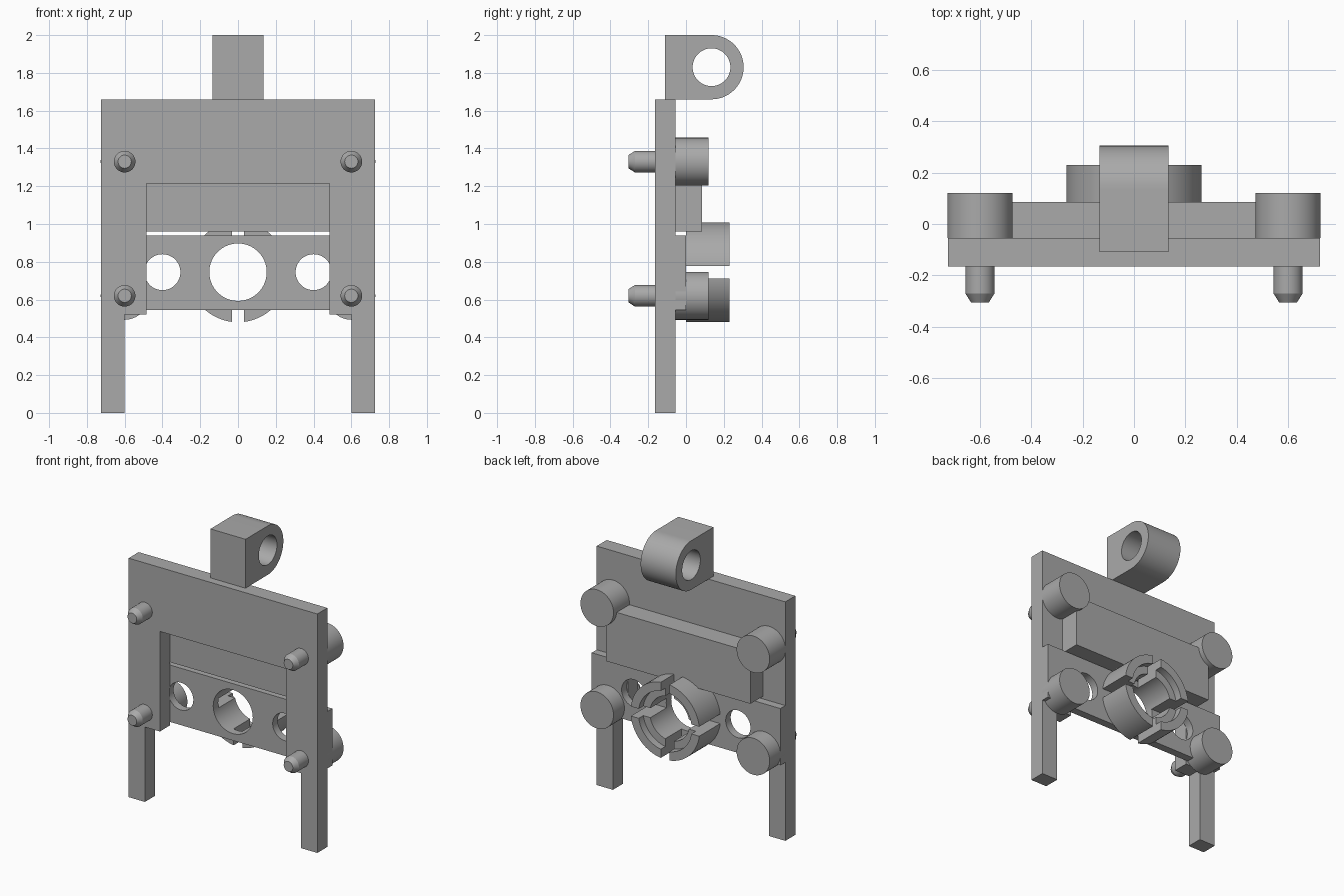
import bpy, bmesh, math
from mathutils import Matrix

if "Cube" in bpy.data.objects:
    bpy.data.objects.remove(bpy.data.objects["Cube"], do_unlink=True)

grey = bpy.data.materials.new("plain grey")
grey.use_nodes = True
grey.diffuse_color = (0.4, 0.4, 0.4, 1)
grey.node_tree.nodes["Principled BSDF"].inputs["Base Color"].default_value = (0.4, 0.4, 0.4, 1)


def finish(bm, name):
    bmesh.ops.recalc_face_normals(bm, faces=bm.faces)
    mesh = bpy.data.meshes.new(name)
    bm.to_mesh(mesh)
    bm.free()
    mesh.materials.append(grey)
    obj = bpy.data.objects.new(name, mesh)
    bpy.context.collection.objects.link(obj)
    return obj


def box(name, x, y, z):
    """Box from a (low, high) pair on each axis."""
    bm = bmesh.new()
    bmesh.ops.create_cube(bm, size=1)
    for v in bm.verts:
        v.co = [r[0] if c < 0 else r[1] for c, r in zip(v.co, (x, y, z))]
    return finish(bm, name)


def prism(name, points, axis, low, high):
    """Extrude an outline of the two remaining axes along one axis."""
    bm = bmesh.new()

    def place(p, t):
        co = list(p)
        co.insert(axis, t)
        return co
    face = bm.faces.new([bm.verts.new(place(p, low)) for p in points])
    ext = bmesh.ops.extrude_face_region(bm, geom=[face])
    for v in ext["geom"]:
        if isinstance(v, bmesh.types.BMVert):
            v.co[axis] = high
    return finish(bm, name)


def circle(a, b, r, n=64):
    return [(a + r * math.cos(math.tau * i / n), b + r * math.sin(math.tau * i / n))
            for i in range(n)]


def lathe(name, profile, x, z, closed=False):
    """Spin (radius, y) points about the y direction through (x, z)."""
    bm = bmesh.new()
    verts = [bm.verts.new((r, y, 0)) for r, y in profile]
    edges = [bm.edges.new(p) for p in zip(verts, verts[1:])]
    if closed:
        edges.append(bm.edges.new((verts[-1], verts[0])))
    bmesh.ops.spin(bm, geom=verts + edges, cent=(0, 0, 0), axis=(0, 1, 0),
                   angle=math.tau, steps=64, use_duplicate=False)
    bmesh.ops.remove_doubles(bm, verts=bm.verts, dist=1e-4)
    bmesh.ops.transform(bm, matrix=Matrix.Translation((x, 0, z)), verts=bm.verts)
    return finish(bm, name)


def cut(obj, cutters):
    """Subtract the cutters from the part, then discard them."""
    bpy.context.view_layer.objects.active = obj
    for c in cutters:
        mod = obj.modifiers.new("cut", "BOOLEAN")
        mod.operation = "DIFFERENCE"
        mod.solver = "EXACT"
        mod.object = c
        bpy.ops.object.modifier_apply(modifier=mod.name)
        bpy.data.objects.remove(c, do_unlink=True)


# Front frame: outline mirrored from its right half
half = [(0.485, 1.215), (0.485, 0.52), (0.6, 0.52), (0.6, 0), (0.725, 0), (0.725, 1.66)]
outline = half + [(-x, z) for x, z in reversed(half)]
prism("front_frame", outline, 1, -0.165, -0.055)

# Block across the back of the frame
box("rear_block", (-0.555, 0.555), (-0.055, 0.085), (0.96, 1.32))

# Lower cross plate with three holes
mid = 0.745
plate = box("cross_plate", (-0.725, 0.725), (-0.055, 0), (0.545, 0.94))
cut(plate, [prism("hole_cutter", circle(x, mid, r), 1, -0.2, 0.2)
            for x, r in ((-0.4, 0.095), (0, 0.152), (0.4, 0.095))])

# Stepped ring split into quarters by crossed slots
ring = lathe("split_ring", [(0.152, 0), (0.265, 0), (0.265, 0.23), (0.205, 0.23),
                            (0.205, 0.18), (0.152, 0.18)], 0, mid, closed=True)
cut(ring, [box("slot_cutter", (-0.4, 0.4), (-0.1, 0.4), (mid - 0.033, mid + 0.033)),
           box("slot_cutter", (-0.033, 0.033), (-0.1, 0.4), (mid - 0.4, mid + 0.4))])

# Four fasteners: thick head behind, tapered pin in front
for level, z in (("upper", 1.33), ("lower", 0.62)):
    for side, x in (("left", 0.6), ("right", -0.6)):
        lathe(f"{level}_{side}_head", [(0, -0.055), (0.127, -0.055), (0.127, 0.12), (0, 0.12)], x, z)
        lathe(f"{level}_{side}_pin", [(0, -0.165), (0.057, -0.165), (0.057, -0.27),
                                      (0.035, -0.305), (0, -0.305)], x, z)

# Top lug with a rounded back and a cross hole
cy, cz, r = 0.135, 1.83, 0.17
arc = [(cy + r * math.cos(a), cz + r * math.sin(a))
       for a in (math.pi * (i / 32 - 0.5) for i in range(33))]
lug = prism("top_lug", [(-0.11, cz + r), (-0.11, cz - r)] + arc, 0, -0.135, 0.135)
cut(lug, [prism("lug_hole_cutter", circle(cy, cz, 0.1), 0, -0.3, 0.3)])

# Smooth the round surfaces and keep the edges sharp
bpy.ops.object.select_all(action="DESELECT")
for obj in bpy.context.collection.objects:
    if obj.type == "MESH" and grey.name in obj.data.materials:
        obj.select_set(True)
        bpy.context.view_layer.objects.active = obj
bpy.ops.object.shade_smooth_by_angle(angle=math.radians(30))
